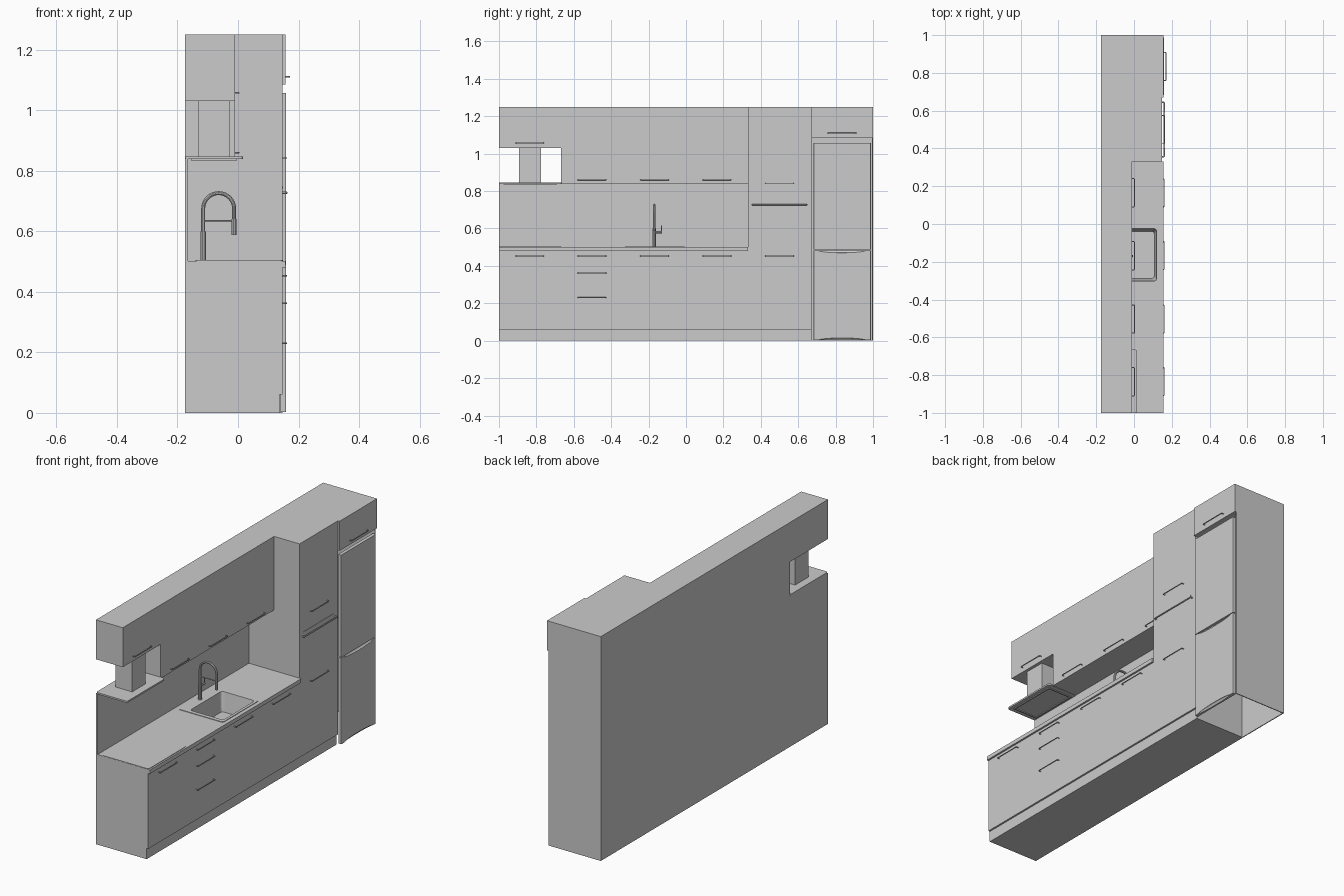
import bpy, bmesh, math

if "Cube" in bpy.data.objects:
    bpy.data.objects.remove(bpy.data.objects["Cube"])

BACK, FRONT = -0.175, 0.147      # wall side and cabinet front plane


def finish(name, bm):
    me = bpy.data.meshes.new(name)
    bmesh.ops.recalc_face_normals(bm, faces=bm.faces)
    bm.to_mesh(me)
    bm.free()
    ob = bpy.data.objects.new(name, me)
    bpy.context.collection.objects.link(ob)
    return ob


def box(name, x, y, z, round_z=0.0):
    """Box from (min, max) ranges, optionally with rounded upright edges."""
    bm = bmesh.new()
    bmesh.ops.create_cube(bm, size=1)
    for v in bm.verts:
        for i, r in enumerate((x, y, z)):
            v.co[i] = r[0] if v.co[i] < 0 else r[1]
    if round_z:
        edges = [e for e in bm.edges if abs(e.verts[0].co.z - e.verts[1].co.z) > 1e-5]
        bmesh.ops.bevel(bm, geom=edges, offset=round_z, segments=4, profile=0.5, affect='EDGES')
    return finish(name, bm)


def smooth(ob):
    bpy.ops.object.select_all(action='DESELECT')
    ob.select_set(True)
    bpy.context.view_layer.objects.active = ob
    bpy.ops.object.shade_smooth_by_angle(angle=math.radians(35))


def tube(name, pts, radius):
    """Round bar following a list of points."""
    cu = bpy.data.curves.new(name, 'CURVE')
    cu.dimensions = '3D'
    cu.bevel_depth, cu.bevel_resolution, cu.use_fill_caps = radius, 3, True
    sp = cu.splines.new('POLY')
    sp.points.add(len(pts) - 1)
    for p, co in zip(sp.points, pts):
        p.co = (*co, 1)
    ob = bpy.data.objects.new(name, cu)
    bpy.context.collection.objects.link(ob)
    bpy.ops.object.select_all(action='DESELECT')
    ob.select_set(True)
    bpy.context.view_layer.objects.active = ob
    bpy.ops.object.convert(target='MESH')
    smooth(bpy.context.object)
    return bpy.context.object


def handle(name, x, y, z, half=0.075, out=0.013, r=0.0025):
    c = 0.004
    tube(name, [(x, y - half, z), (x + out - c, y - half, z), (x + out, y - half + c, z),
                (x + out, y + half - c, z), (x + out - c, y + half, z), (x, y + half, z)], r)


def cut(ob, cutter):
    m = ob.modifiers.new('cut', 'BOOLEAN')
    m.operation, m.solver, m.object = 'DIFFERENCE', 'EXACT', cutter
    cutter.hide_render = True
    cutter.hide_viewport = True
    cutter.display_type = 'WIRE'


# base units, plinth, worktop and splashback
base = box('base_cabinets', (BACK, FRONT), (-1, 0.332), (0.06, 0.48))
box('plinth', (BACK, 0.137), (-1, 0.67), (0, 0.06))
worktop = box('worktop', (BACK, 0.157), (-1, 0.332), (0.48, 0.502))
box('splashback', (BACK, -0.165), (-1, 0.332), (0.502, 0.84))

# wall units
box('wall_cabinets', (BACK, -0.01), (-0.667, 0.332), (0.84, 1.25))
box('hood_cabinet', (BACK, -0.01), (-1, -0.667), (1.03, 1.25))

# tall oven cabinet with slot and long bar
box('tall_cabinet', (BACK, FRONT), (0.332, 0.67), (0.06, 1.25))
box('oven_strip', (FRONT - 0.005, FRONT + 0.002), (0.365, 0.635), (0.741, 0.748))
handle('oven_bar', FRONT, 0.5, 0.727, half=0.145, out=0.013, r=0.004)

# fridge column: hollow niche with open underside
box('fridge_top_cabinet', (BACK, 0.157), (0.67, 1), (1.085, 1.25))
box('fridge_side_panel', (BACK, FRONT), (0.995, 1), (0, 1.085))
box('fridge_back_panel', (BACK, BACK + 0.005), (0.67, 1), (0, 1.085))
scoops = []
for z in (0.485, 0.0):
    bm = bmesh.new()
    bmesh.ops.create_uvsphere(bm, u_segments=32, v_segments=16, radius=1)
    for v in bm.verts:
        v.co = (0.159 + v.co.x * 0.01, 0.834 + v.co.y * 0.132, z + v.co.z * 0.015)
    scoops.append(finish('grip_cutter', bm))
lower = box('fridge_lower_door', (0.14, 0.159), (0.682, 0.988), (0.003, 0.483), 0.004)
box('fridge_upper_door', (0.14, 0.159), (0.682, 0.988), (0.487, 1.057), 0.004)
for s in scoops:
    cut(lower, s)

# extractor hood: canopy, filter frame and chimney
box('hood_canopy', (BACK, 0.017), (-1, -0.665), (0.838, 0.847), 0.012)
for x in ((-0.155, -0.147), (-0.011, -0.003)):
    box('hood_filter_rail', x, (-0.975, -0.69), (0.834, 0.838))
for y in ((-0.975, -0.967), (-0.698, -0.69)):
    box('hood_filter_end', (-0.147, -0.011), y, (0.834, 0.838))
box('hood_chimney', (-0.13, -0.027), (-0.893, -0.775), (0.847, 1.03))

# hob and sink with tapered basin
box('hob', (-0.14, 0.148), (-0.999, -0.667), (0.502, 0.505), 0.012)
sink = box('sink_rim', (-0.14, 0.135), (-0.325, -0.008), (0.502, 0.505), 0.012)
basin = box('basin_cutter', (-0.085, 0.122), (-0.305, -0.022), (0.4, 0.52), 0.016)
for v in basin.data.vertices:
    if v.co.z < 0.45:
        v.co.x = 0.0185 + (v.co.x - 0.0185) * 0.86
        v.co.y = -0.1635 + (v.co.y + 0.1635) * 0.88
for ob in (base, worktop, sink):
    cut(ob, basin)

# tap: arched pipe, spray head, bracket and lever
fy, r = -0.17, 0.051
arc = [(-0.064 - r * math.cos(math.pi * i / 20), fy, 0.675 + r * math.sin(math.pi * i / 20))
       for i in range(21)]
tube('tap_pipe', [(-0.064 - r, fy, 0.503)] + arc + [(-0.064 + r, fy, 0.64)], 0.0065)
tube('tap_spray_head', [(-0.013, fy, 0.64), (-0.013, fy, 0.587)], 0.008)
tube('tap_bracket', [(-0.115, fy, 0.635), (-0.013, fy, 0.635)], 0.003)
tube('tap_base', [(-0.115, fy, 0.503), (-0.115, fy, 0.6)], 0.009)
tube('tap_lever_stem', [(-0.115, fy, 0.58), (-0.115, -0.128, 0.58)], 0.006)
tube('tap_lever', [(-0.115, -0.131, 0.58), (-0.115, -0.131, 0.615)], 0.003)

# bar handles
bays = (-0.835, -0.503, -0.168, 0.165, 0.5)
for y in bays:
    handle('base_handle', FRONT, y, 0.453)
for z in (0.362, 0.23):
    handle('drawer_handle', FRONT, bays[1], z)
for y in bays[1:4]:
    handle('wall_handle', -0.01, y, 0.86)
handle('hood_cabinet_handle', -0.01, bays[0], 1.057)
handle('tall_handle', FRONT, bays[4], 0.842)
handle('fridge_top_handle', 0.157, 0.834, 1.11)
